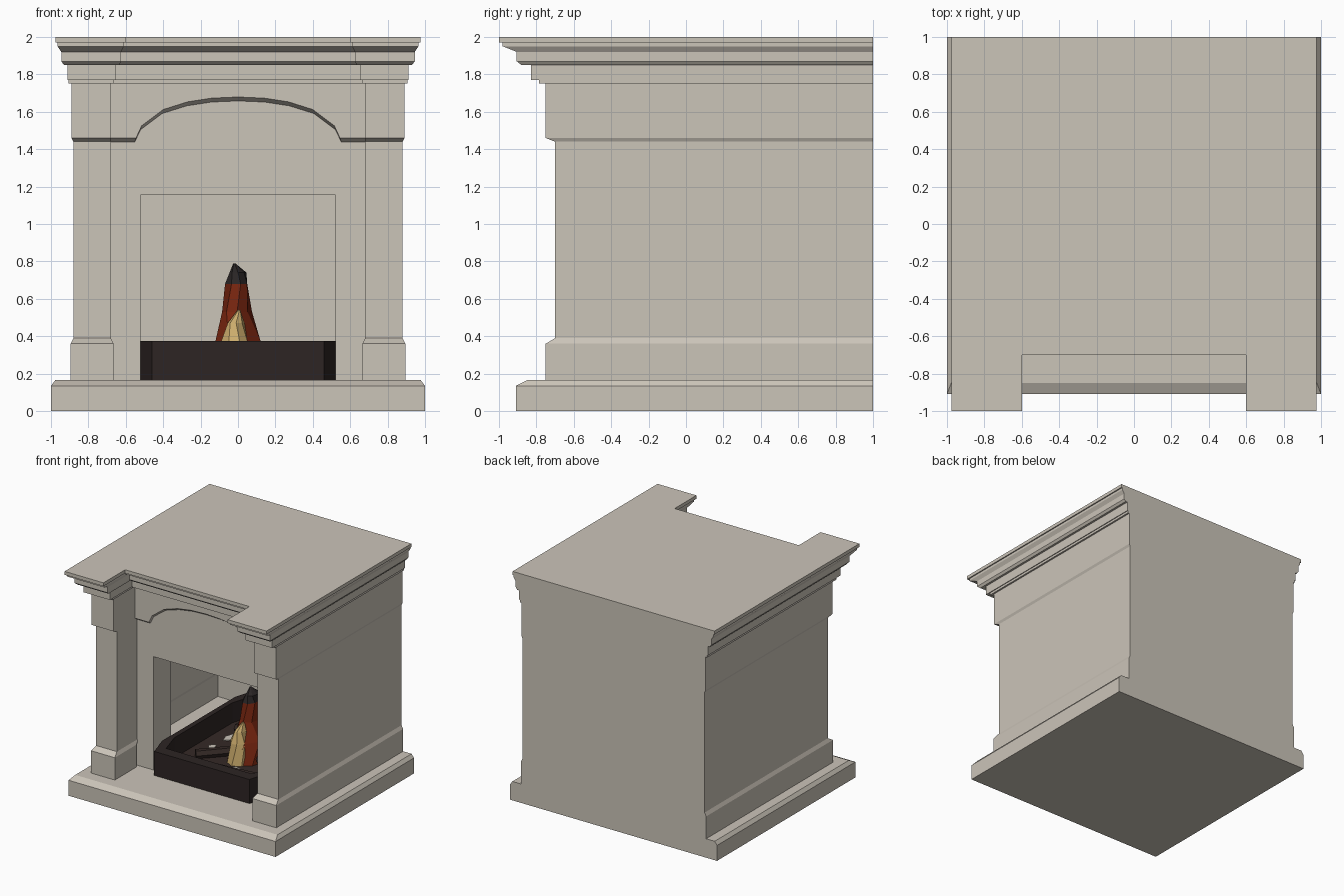
import bpy, math, random
from mathutils import Vector, Matrix

if "Cube" in bpy.data.objects:
    bpy.data.objects.remove(bpy.data.objects["Cube"])
random.seed(4)


def mat(name, col):
    m = bpy.data.materials.new(name)
    m.diffuse_color = (*col, 1)
    m.use_nodes = True
    m.node_tree.nodes["Principled BSDF"].inputs["Base Color"].default_value = m.diffuse_color
    return m


STONE = mat("pale_stone", (0.60, 0.555, 0.485))
IRON = mat("dark_iron", (0.026, 0.018, 0.017))
LOG = mat("charred_wood", (0.035, 0.022, 0.019))
RED = mat("flame_red", (0.19, 0.019, 0.005))
SMOKE = mat("smoke_black", (0.022, 0.018, 0.018))
CREAM = mat("flame_cream", (0.60, 0.41, 0.15))


def obj(name, verts, faces, *mats, rule=None, fix=True):
    import bmesh
    me = bpy.data.meshes.new(name)
    me.from_pydata([tuple(v) for v in verts], [], faces)
    for m in mats:
        me.materials.append(m)
    bm = bmesh.new()
    bm.from_mesh(me)
    if fix:
        bmesh.ops.remove_doubles(bm, verts=bm.verts, dist=1e-5)
        bmesh.ops.recalc_face_normals(bm, faces=bm.faces)
    if rule:
        for f in bm.faces:
            f.material_index = rule(f.calc_center_median())
    bm.to_mesh(me)
    bm.free()
    o = bpy.data.objects.new(name, me)
    bpy.context.collection.objects.link(o)
    return o


def loft(name, rings, *mats, caps=True, closed_tube=False, rule=None):
    """Skin a stack of equal-length closed rings."""
    n = len(rings[0])
    verts = [v for r in rings for v in r]
    k = len(rings)
    faces = []
    for i in range(k if closed_tube else k - 1):
        a, b = i * n, ((i + 1) % k) * n
        faces += [(a + j, a + (j + 1) % n, b + (j + 1) % n, b + j) for j in range(n)]
    if caps and not closed_tube:
        faces += [tuple(range(n))[::-1], tuple(range((k - 1) * n, k * n))]
    return obj(name, verts, faces, *mats, rule=rule)


# hearth slab with a chamfered top edge
def rect(x, y, z):
    return [(-x, y, z), (x, y, z), (x, 1, z), (-x, 1, z)]


loft("hearth_slab", [rect(1, -.91, 0), rect(1, -.91, .135), rect(.977, -.85, .165)], STONE)

# surround shell: z, outer side offset, inner side offset, front offset
levels = [(.165, .015, .015, .05), (.36, .015, .015, .05), (.39, 0, 0, 0), (1.44, 0, 0, 0),
          (1.46, .01, 0, .05), (1.75, .01, 0, .05), (1.75, .025, .017, .085),
          (1.77, .025, .017, .085), (1.77, .032, .025, .13), (1.85, .032, .025, .13),
          (1.85, .05, .045, .18), (1.87, .065, .055, .205), (1.92, .065, .055, .205),
          (1.95, .085, .07, .28), (1.97, .085, .07, .28), (1.97, .095, .08, .30),
          (2.0, .095, .08, .30)]
CORNICE = 5
verts, faces = [], []
for z, o, i, d in levels:
    half = [(-.88 - o, 1), (-.88 - o, -.7 - d), (-.68 + i, -.7 - d), (-.68 + i, -.4 - d)]
    verts += [(x, y, z) for x, y in half] + [(-x, y, z) for x, y in half[::-1]]
for k in range(len(levels) - 1):
    a, b = k * 8, k * 8 + 8
    for j in range(8):
        if j == 3 and k < CORNICE:
            continue  # recessed wall is its own part below the cornice
        faces.append((a + j, a + (j + 1) % 8, b + (j + 1) % 8, b + j))
t = (len(levels) - 1) * 8
faces += [(t, t + 1, t + 2, t + 3), (t + 4, t + 5, t + 6, t + 7), (t, t + 3, t + 4, t + 7)]
obj("surround_and_cornice", verts, faces, STONE)

# recessed wall with the firebox opening and its reveal
W, H, Y, YB = .52, 1.155, -.42, -.18
outer = [(-.69, .165), (-.69, 1.75), (.69, 1.75), (.69, .165)]
inner = [(-W, .165), (-W, H), (W, H), (W, .165)]
verts = [(x, Y, z) for x, z in outer + inner] + [(x, YB, z) for x, z in inner]
faces = [(r + j, r + j + 1, r + j + 5, r + j + 4) for r in (0, 4) for j in range(3)]
obj("firebox_wall", verts, [f[::-1] for f in faces], STONE, fix=False)

# arched frieze panel with a chamfered lower edge
half = [(.69, 1.46), (.545, 1.46), (.515, 1.525), (.40, 1.612), (.27, 1.653), (.14, 1.673)]
arch = [(-x, z) for x, z in half] + [(0, 1.679)] + half[::-1]
n = len(arch)
verts = ([(x, -.45, 1.75) for x, z in arch] + [(x, -.45, z) for x, z in arch] +
         [(x * (1.012 if abs(x) < .6 else 1), Y, z - .021) for x, z in arch])
faces = [(r * n + j, r * n + n + j, r * n + n + j + 1, r * n + j + 1)
         for r in (0, 1) for j in range(n - 1)]
obj("arched_frieze", verts, faces, STONE, fix=False)


# iron fire tray: thick wall swept round an eight-sided outline
def tray(dx, dy, z):
    q = [(-.46 + dx, -.5 + dy), (.46 - dx, -.5 + dy), (.52 - dx, -.3 + dy), (.52 - dx, .7 - dy),
         (.46 - dx, .9 - dy), (-.46 + dx, .9 - dy), (-.52 + dx, .7 - dy), (-.52 + dx, -.3 + dy)]
    return [(x, y, z) for x, y in q]


loft("fire_tray", [tray(0, 0, .165), tray(0, 0, .375), tray(.045, .1, .375), tray(.045, .1, .165)],
     IRON, closed_tube=True)
loft("ember_bed", [tray(.04, .09, .166), tray(.04, .09, .2)], LOG)


# charred logs and pale ash patches on the bed
def log(name, p, q, r):
    p, q = Vector(p), Vector(q)
    rot = (q - p).to_track_quat('Z', 'Y')
    ring = [Vector((r * math.cos(a * math.pi / 3), r * math.sin(a * math.pi / 3), 0))
            for a in range(6)]
    loft(name, [[p + rot @ v for v in ring], [q + rot @ v for v in ring]], LOG)


log("log_left", (-.34, -.1, .23), (.08, .3, .25), .04)
log("log_right", (.34, -.1, .23), (-.08, .35, .25), .04)
log("log_back", (-.36, .5, .23), (.36, .42, .24), .04)
log("log_front", (-.3, -.22, .22), (.3, -.16, .22), .035)
for k in range(9):
    cx, cy = -.32 + .32 * (k % 3), -.2 + .3 * (k // 3)
    cx += random.uniform(-.06, .06)
    cy += random.uniform(-.06, .06)
    s = random.uniform(.03, .075)
    ring = [(cx + s * math.cos(a) * random.uniform(.7, 1.2),
             cy + 1.5 * s * math.sin(a) * random.uniform(.7, 1.2))
            for a in (i * math.pi / 3 for i in range(6))]
    loft("ash_patch_%d" % k, [[(x, y, z) for x, y in ring] for z in (.199, .206)], STONE)


# layered flame: red body with a dark tip, cream core bulging through the front
def flame(name, cy, stretch, prof, *mats, rule=None):
    rings = [[(cx + r * math.cos(a), cy + stretch * r * math.sin(a), z)
              for a in ((j + .5 * (k % 2)) * math.pi / 4 for j in range(8))]
             for k, (z, r, cx) in enumerate(prof)]
    loft(name, rings, *mats, rule=rule)


flame("flame_body", .2, 1.5,
      [(.19, .17, 0), (.375, .13, 0), (.53, .08, -.005), (.68, .064, -.01),
       (.74, .045, 0), (.79, .006, -.02)],
      RED, SMOKE, rule=lambda c: int(c.z > .69))
flame("flame_core", .06, 1.3,
      [(.19, .10, -.015), (.375, .075, -.02), (.47, .045, -.01), (.54, .008, .005)], CREAM)
